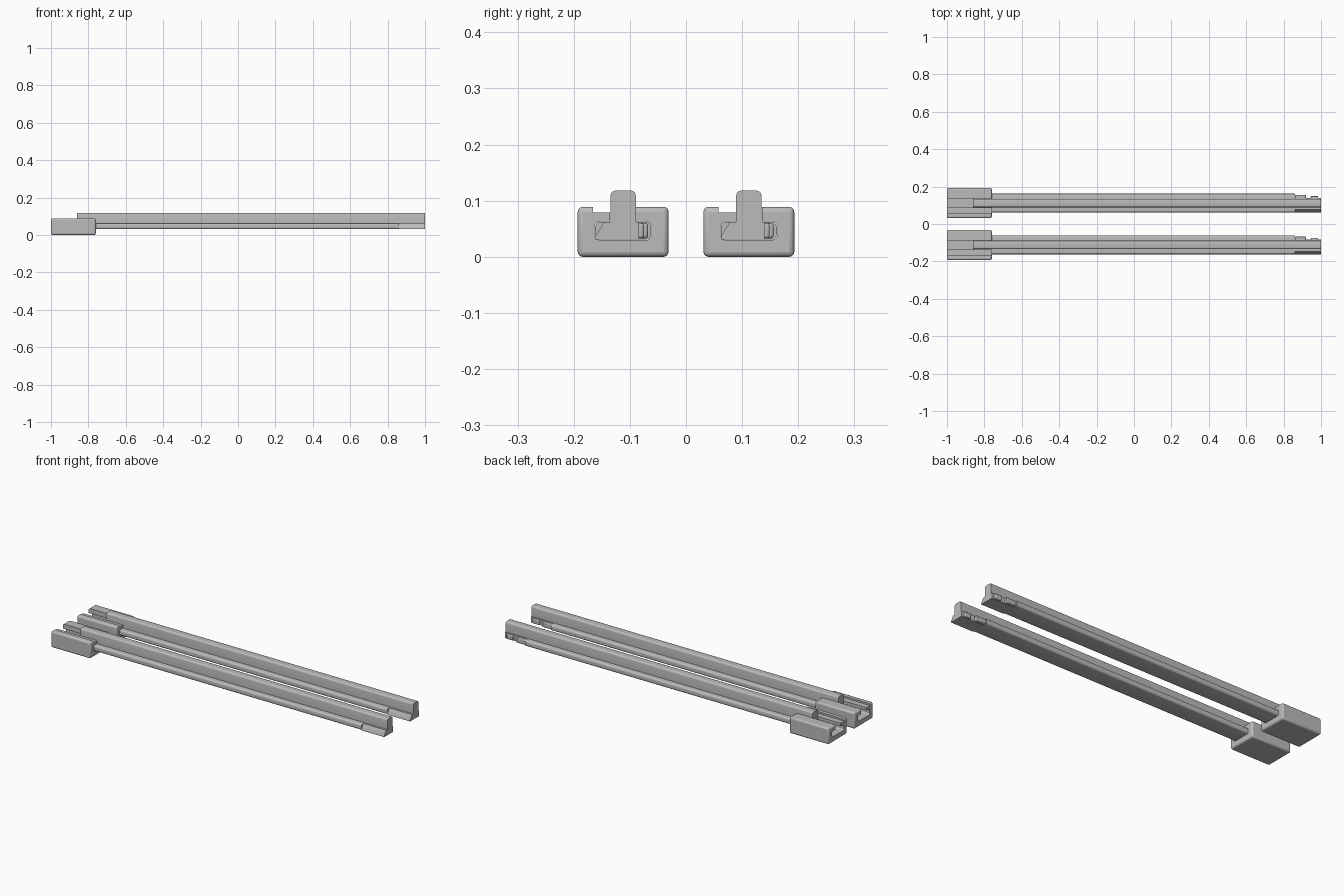
import bpy, math
from mathutils import Vector

if "Cube" in bpy.data.objects:
    bpy.data.objects.remove(bpy.data.objects["Cube"])

grey = bpy.data.materials.new("light_grey")
grey.diffuse_color = (0.5, 0.5, 0.5, 1)
grey.use_nodes = True
grey.node_tree.nodes["Principled BSDF"].inputs["Base Color"].default_value = grey.diffuse_color


def rounded(points, steps=4):
    """Outline from (y, z, radius) corners, each corner replaced by an arc-like curve."""
    out, n = [], len(points)
    for i, (y, z, r) in enumerate(points):
        p = Vector((y, z))
        if r == 0:
            out.append(p)
            continue
        a = p + (Vector(points[i - 1][:2]) - p).normalized() * r
        b = p + (Vector(points[(i + 1) % n][:2]) - p).normalized() * r
        c = a + b - p
        for k in range(steps + 1):
            t = k / steps * math.pi / 2
            out.append(c + (a - c) * math.cos(t) + (b - c) * math.sin(t))
    return out


def extrude(name, outline, x0, x1, y_off):
    """Solid prism of a y-z outline running along x."""
    n = len(outline)
    verts = [(x, p[0] + y_off, p[1]) for x in (x0, x1) for p in outline]
    faces = [tuple(range(n))[::-1], tuple(range(n, 2 * n))]
    faces += [(i, (i + 1) % n, n + (i + 1) % n, n + i) for i in range(n)]
    mesh = bpy.data.meshes.new(name)
    mesh.from_pydata(verts, [], faces)
    mesh.materials.append(grey)
    obj = bpy.data.objects.new(name, mesh)
    bpy.context.collection.objects.link(obj)
    return obj


def bevel(obj, width, segments=3):
    m = obj.modifiers.new("bevel", 'BEVEL')
    m.width, m.segments, m.limit_method = width, segments, 'ANGLE'
    m.angle_limit = math.radians(40)


def cut(obj, cutter):
    cutter.hide_render = True
    cutter.hide_viewport = True
    m = obj.modifiers.new("cut", 'BOOLEAN')
    m.operation, m.object, m.solver = 'DIFFERENCE', cutter, 'EXACT'


def smooth(obj):
    bpy.context.view_layer.objects.active = obj
    bpy.ops.object.select_all(action='DESELECT')
    obj.select_set(True)
    bpy.ops.object.shade_smooth_by_angle(angle=math.radians(35))


def rect(y0, y1, z0, z1, r=0):
    return rounded([(y0, z0, r), (y1, z0, r), (y1, z1, r), (y0, z1, r)])


def tee(g, top, rt):
    """Inverted T section: wide foot and narrow stem, grown by g."""
    r = 0.009
    return rounded([(-0.05 - g, 0.031 - g, r), (0.05 + g, 0.031 - g, r),
                    (0.05 + g, 0.062 + g, r), (0.0225 + g, 0.062 + g, 0),
                    (0.0225 + g, top, rt), (-0.0225 - g, top, rt),
                    (-0.0225 - g, 0.062 + g, 0), (-0.05 - g, 0.062 + g, r)])


for side, yc in (("front", -0.112), ("back", 0.112)):
    # Holder block with a T slot along it and a shallow step on top
    holder = extrude(side + "_holder", rect(-0.081, 0.081, 0, 0.089), -1, -0.76, yc)
    bevel(holder, 0.009)
    cut(holder, extrude(side + "_slot_cutter", tee(0.0008, 0.15, 0), -1.1, -0.7, yc))
    cut(holder, extrude(side + "_step_cutter", rect(-0.054, 0, 0.079, 0.15), -1.1, -0.7, yc))
    smooth(holder)

    # Long sliding rail
    rail = extrude(side + "_rail", tee(0, 0.118, 0.009), -0.862, 0.862, yc)
    smooth(rail)

    # Narrow tip of the rail: stem with a sloped foot on the front side
    tip = extrude(side + "_rail_tip", rounded(
        [(-0.05, 0.031, 0), (0.028, 0.031, 0), (0.028, 0.062, 0), (0.0225, 0.062, 0),
         (0.0225, 0.118, 0.009), (-0.0225, 0.118, 0.009), (-0.0225, 0.062, 0),
         (-0.034, 0.062, 0), (-0.05, 0.036, 0)]), 0.862, 1, yc)
    smooth(tip)

    # Small catch steps on the rear side of the tip
    for name, x0, x1, y1 in (("catch_base", 0.86, 0.92, 0.044),
                             ("catch_tooth", 0.945, 0.985, 0.037)):
        catch = extrude(f"{side}_{name}", rect(0.02, y1, 0.033, 0.06), x0, x1, yc)
        bevel(catch, 0.004, 2)
        smooth(catch)
